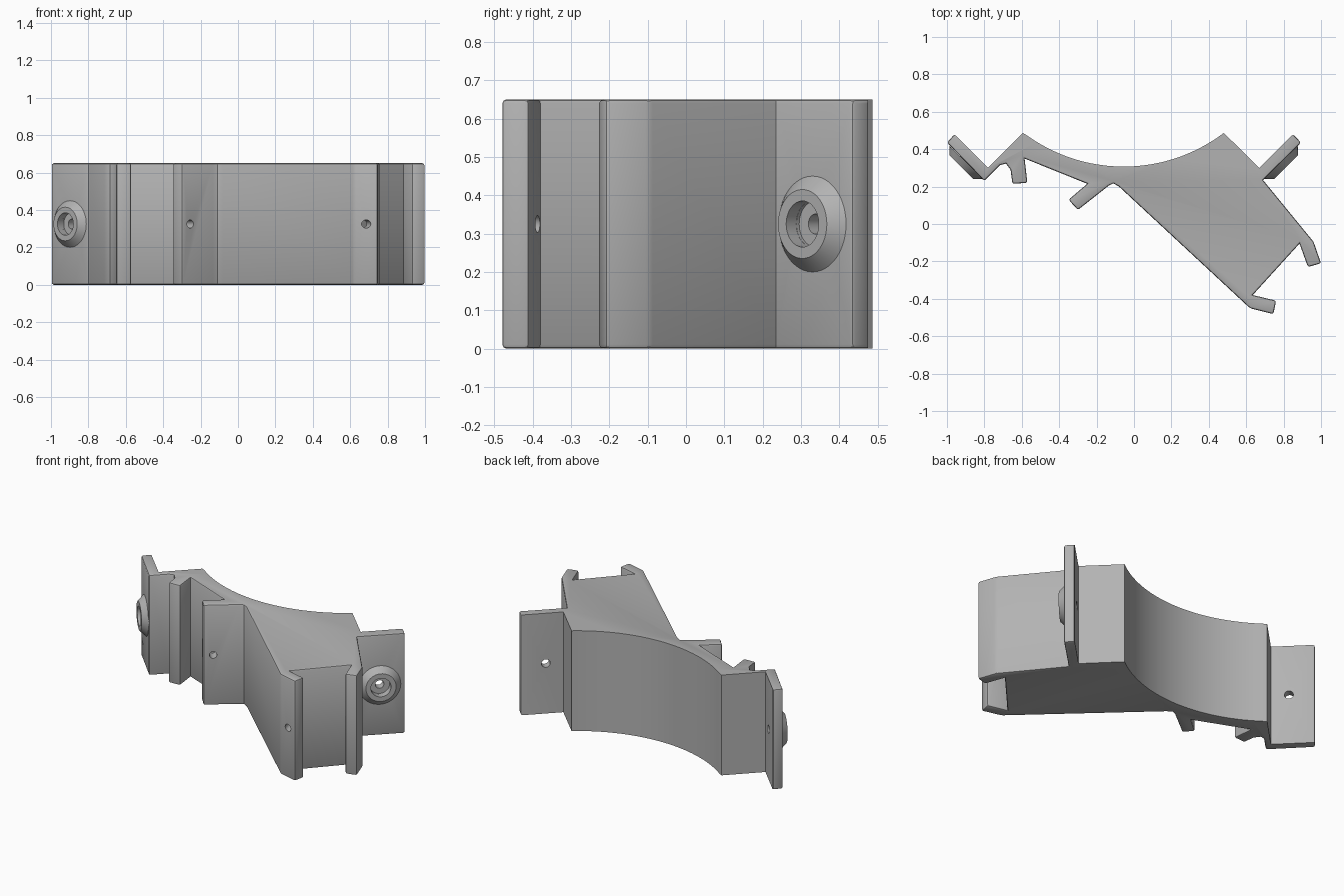
import bpy, bmesh, math
from mathutils import Vector

cube = bpy.data.objects.get("Cube")
if cube:
    bpy.data.objects.remove(cube, do_unlink=True)

HEIGHT, MID_X = 0.65, -0.055

grey = bpy.data.materials.new("plain grey")
grey.use_nodes = True
grey.diffuse_color = (0.45, 0.45, 0.45, 1)
grey.node_tree.nodes["Principled BSDF"].inputs["Base Color"].default_value = (0.45, 0.45, 0.45, 1)


def make_object(name, bm):
    mesh = bpy.data.meshes.new(name)
    bm.to_mesh(mesh)
    bm.free()
    mesh.materials.append(grey)
    obj = bpy.data.objects.new(name, mesh)
    bpy.context.collection.objects.link(obj)
    return obj


def cone(name, start, direction, length, r1, r2):
    """Cone or cylinder running from start along direction."""
    bm = bmesh.new()
    bmesh.ops.create_cone(bm, cap_ends=True, segments=48, radius1=r1, radius2=r2, depth=length)
    obj = make_object(name, bm)
    obj.rotation_mode = 'QUATERNION'
    obj.rotation_quaternion = direction.to_track_quat('Z', 'Y')
    obj.location = start + direction * length / 2
    return obj


# Plan outline, clockwise: right flange, right hooks, left clip, left flange
outline = [
    (.48, .487), (.67, .30), (.85, .48), (.893, .435), (.69, .235),
    (.96, -.095), (1, -.21), (.93, -.23), (.885, -.105),
    (.635, -.38), (.76, -.41), (.745, -.482), (.62, -.45),
    (-.08, .20), (-.11, .217), (-.135, .205), (-.30, .075), (-.35, .13),
    (-.25, .215), (-.585, .35), (-.57, .22), (-.65, .215),
    (-.66, .29), (-.685, .323), (-.715, .315), (-.80, .23),
    (-1, .435), (-.96, .48), (-.78, .30), (-.595, .487),
]
first_front, last_front = 2, 27

# Concave cradle arc along the back
half, sag = 0.535, 0.18
radius = (half ** 2 + sag ** 2) / (2 * sag)
sweep = math.asin(half / radius)
steps = 40
for i in range(1, steps):
    a = -sweep + 2 * sweep * i / steps
    outline.append((MID_X + radius * math.sin(a), .487 - sag + radius * (1 - math.cos(a))))

# Bracket body: extruded outline with softened front edges
bm = bmesh.new()
low = [bm.verts.new((x, y, 0)) for x, y in outline]
top = [bm.verts.new((x, y, HEIGHT)) for x, y in outline]
n = len(outline)
bm.faces.new(low)
bm.faces.new(top[::-1])
for i in range(n):
    j = (i + 1) % n
    bm.faces.new((low[i], top[i], top[j], low[j]))
bmesh.ops.recalc_face_normals(bm, faces=bm.faces)
soft = []
for i in range(first_front, last_front + 1):
    if i < last_front:
        soft += [bm.edges.get((ring[i], ring[i + 1])) for ring in (low, top)]
    before = low[i].co - low[i - 1].co
    after = low[i + 1].co - low[i].co
    if before.cross(after).z < 0:
        soft.append(bm.edges.get((low[i], top[i])))
bmesh.ops.bevel(bm, geom=soft, offset=0.011, segments=2, profile=0.5,
                affect='EDGES', clamp_overlap=True)
body = make_object("bracket_body", bm)

# Conical screw bosses, with stepped screw holes as cutters
bosses, cutters = [], []
for side, label in ((-1, "right"), (1, "left")):
    out = Vector((side, -1, 0)).normalized()
    centre = Vector((MID_X + side * 0.842, 0.33, HEIGHT / 2))
    face = centre + out * 0.037
    bosses.append(cone(label + "_screw_boss", centre, out, 0.037, 0.125, 0.09))
    cutters.append(cone("counterbore_cutter", face + out * 0.03, -out, 0.078, 0.06, 0.06))
    cutters.append(cone("screw_hole_cutter", face + out * 0.03, -out, 0.22, 0.026, 0.026))

# Pin holes through the clip arm and the front hook
for x, y, direction in ((-.255, .11, (.61, -.79, 0)), (.685, -.465, (.26, -.97, 0))):
    axis = Vector(direction).normalized()
    start = Vector((x, y, HEIGHT / 2)) + axis * 0.04
    cutters.append(cone("pin_hole_cutter", start, -axis, 0.135, 0.022, 0.022))

for obj in [body] + bosses:
    bpy.ops.object.select_all(action='DESELECT')
    bpy.context.view_layer.objects.active = obj
    obj.select_set(True)
    for cutter in cutters:
        cutter.hide_render = True
        mod = obj.modifiers.new("hole", 'BOOLEAN')
        mod.operation, mod.solver, mod.object = 'DIFFERENCE', 'EXACT', cutter
        bpy.ops.object.modifier_apply(modifier=mod.name)
    bpy.ops.object.shade_smooth_by_angle(angle=math.radians(30))

for cutter in cutters:
    bpy.data.objects.remove(cutter, do_unlink=True)
